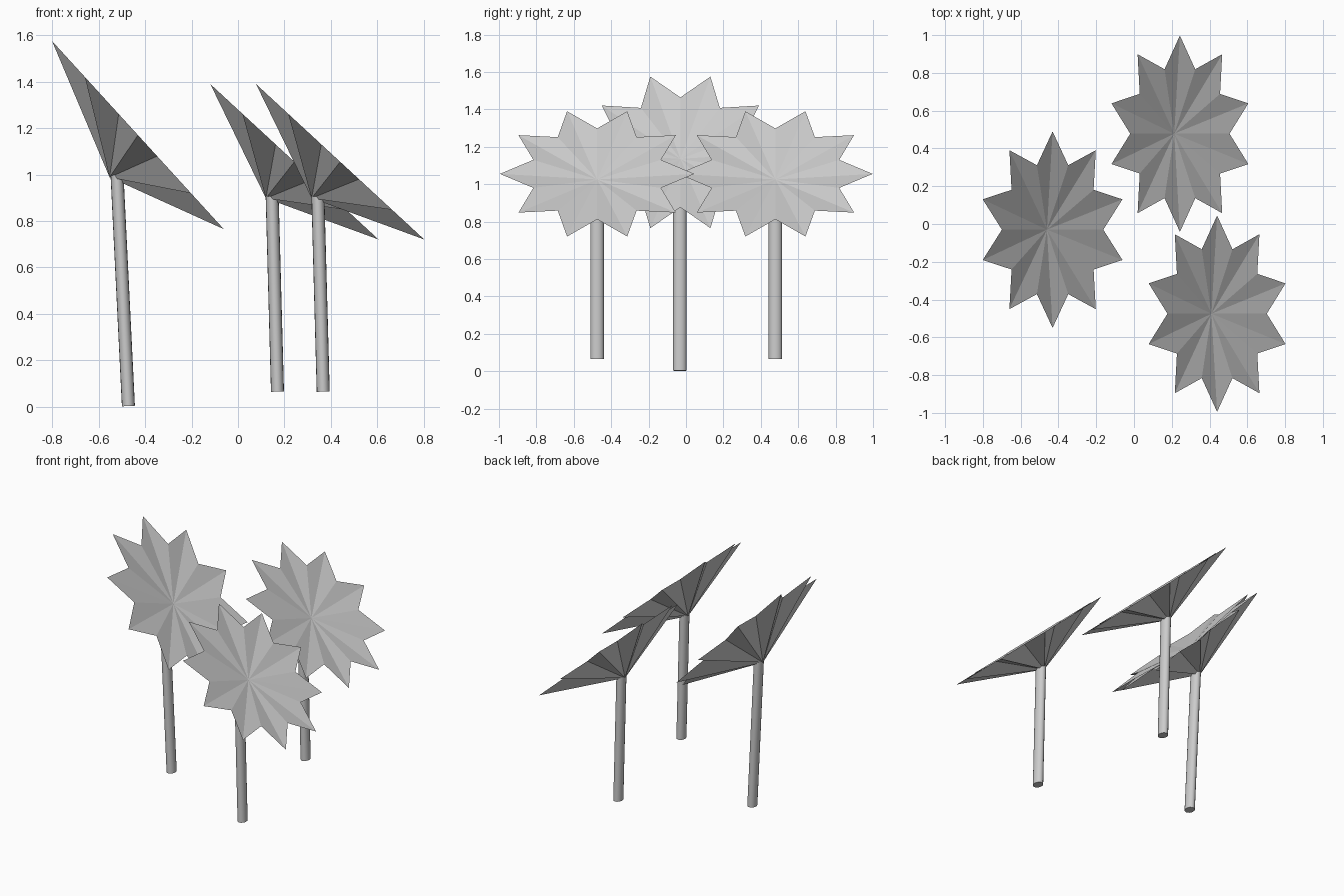
import bpy, bmesh, math
from mathutils import Vector, Matrix

if "Cube" in bpy.data.objects:
    bpy.data.objects.remove(bpy.data.objects["Cube"])

POINTS = 10      # petals per flower
HALF_WIDTH = 0.52
NOTCH = 0.69     # notch radius relative to tip radius


def make_object(name, bm):
    bmesh.ops.recalc_face_normals(bm, faces=bm.faces)
    mesh = bpy.data.meshes.new(name)
    bm.to_mesh(mesh)
    bm.free()
    obj = bpy.data.objects.new(name, mesh)
    bpy.context.collection.objects.link(obj)
    return obj


def flower_head(name, centre, slope, dip, base):
    """Tilted star rim, shallow dished top and deep pointed underside."""
    bm = bmesh.new()
    c = Vector(centre)
    across = Vector((0, HALF_WIDTH, 0))
    rim = []
    for i in range(POINTS * 2):
        a = math.pi * i / POINTS
        r = NOTCH if i % 2 else 1.0
        rim.append(bm.verts.new(c + r * (math.cos(a) * across + math.sin(a) * Vector(slope))))
    for offset in (dip, base):
        apex = bm.verts.new(c + Vector(offset))
        for i in range(len(rim)):
            bm.faces.new((apex, rim[i], rim[(i + 1) % len(rim)]))
    return make_object(name, bm)


def stem(name, bottom, top):
    """Slightly oval rod leaning from bottom to top."""
    bottom, top = Vector(bottom), Vector(top)
    axis = top - bottom
    bm = bmesh.new()
    bmesh.ops.create_cone(bm, cap_ends=True, segments=16, radius1=1, radius2=1, depth=axis.length)
    lean = Matrix.Rotation(math.atan2(axis.x, axis.z), 4, 'Y')
    bm.transform(Matrix.Translation((bottom + top) / 2) @ lean @ Matrix.Diagonal((0.028, 0.036, 1, 1)))
    obj = make_object(name, bm)
    bpy.ops.object.select_all(action='DESELECT')
    obj.select_set(True)
    bpy.context.view_layer.objects.active = obj
    bpy.ops.object.shade_smooth_by_angle(angle=math.radians(40))


# Tall flower on the left
flower_head("tall_flower_head", (-0.431, -0.03, 1.17), (0.389, 0, -0.426),
            (-0.03, 0, -0.035), (-0.122, 0, -0.182))
stem("tall_flower_stem", (-0.472, -0.033, 0.003), (-0.521, -0.033, 1.0))

# Two shorter flowers on the right
for label, x, y in (("back", 0.243, 0.478), ("front", 0.44, -0.475)):
    flower_head(label + "_flower_head", (x, y, 1.055), (0.381, 0, -0.352),
                (-0.03, 0, -0.03), (-0.123, 0, -0.157))
    stem(label + "_flower_stem", (x - 0.073, y, 0.065), (x - 0.096, y, 0.91))
